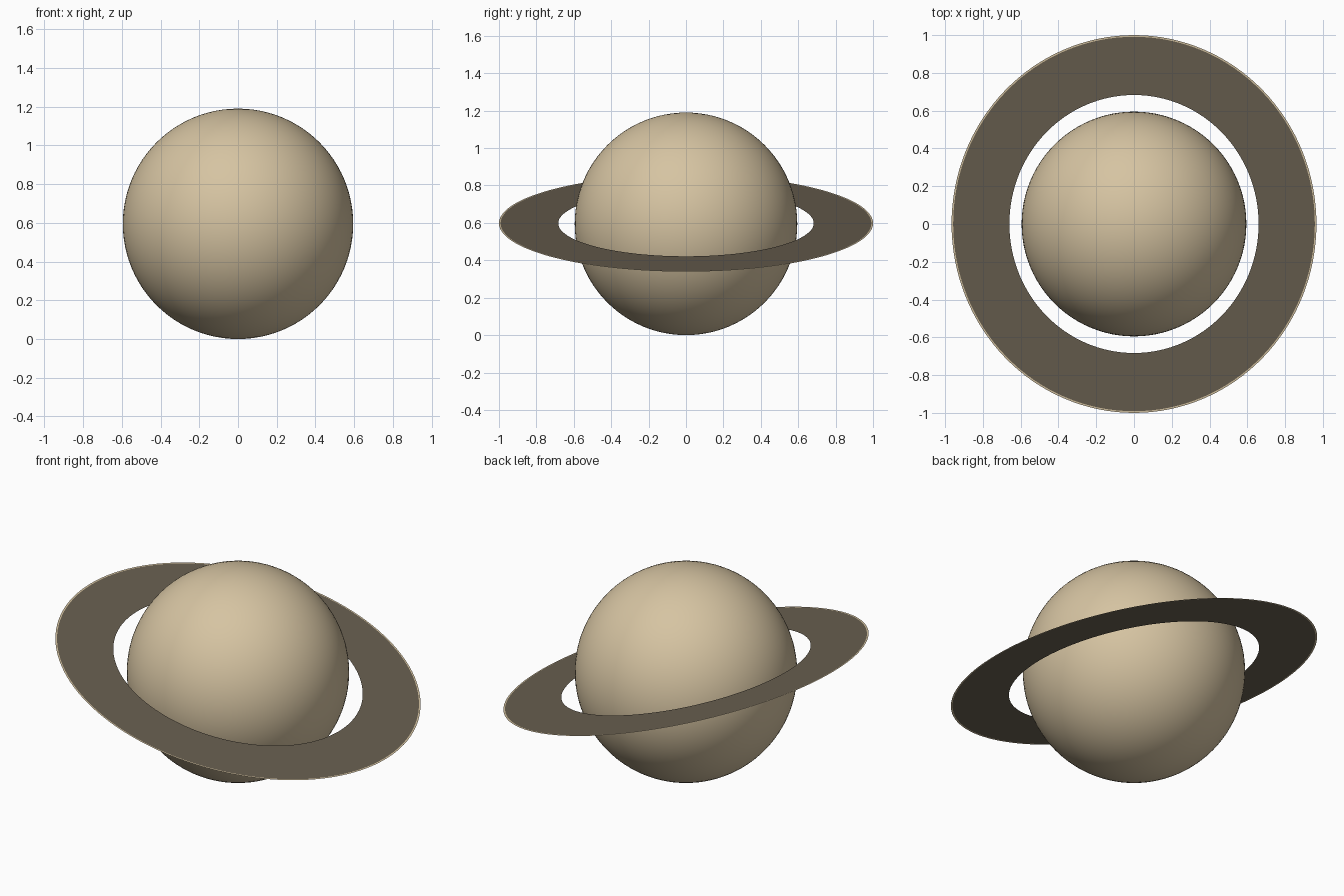
import bpy, bmesh, math
from mathutils import Matrix

if "Cube" in bpy.data.objects:
    bpy.data.objects.remove(bpy.data.objects["Cube"])

R = 0.595          # planet radius
TILT = math.radians(15)


def material(name, rgb):
    m = bpy.data.materials.new(name)
    m.diffuse_color = (*rgb, 1)
    m.use_nodes = True
    m.node_tree.nodes["Principled BSDF"].inputs["Base Color"].default_value = m.diffuse_color
    return m


tan = material("tan", (0.67, 0.55, 0.36))
brown = material("dark brown", (0.14, 0.115, 0.08))


def add_object(name, bm, mats):
    mesh = bpy.data.meshes.new(name)
    bm.to_mesh(mesh)
    bm.free()
    for m in mats:
        mesh.materials.append(m)
    ob = bpy.data.objects.new(name, mesh)
    bpy.context.collection.objects.link(ob)
    return ob


# planet: smooth sphere
bm = bmesh.new()
bmesh.ops.create_uvsphere(bm, u_segments=96, v_segments=48, radius=R)
bmesh.ops.translate(bm, verts=bm.verts, vec=(0, 0, R))
for f in bm.faces:
    f.smooth = True
add_object("planet", bm, [tan])

# ring: paper-thin tilted sheet, dark band with a fine light rim
bm = bmesh.new()
N = 128
loops = [[bm.verts.new((r * math.cos(2 * math.pi * i / N), r * math.sin(2 * math.pi * i / N), 0))
          for i in range(N)] for r in (0.683, 0.991, 1.0)]
for k in range(2):
    a, b = loops[k], loops[k + 1]
    for i in range(N):
        j = (i + 1) % N
        f = bm.faces.new((a[i], b[i], b[j], a[j]))
        f.material_index = k
bm.transform(Matrix.Translation((0, 0, R + 0.003)) @ Matrix.Rotation(TILT, 4, 'Y'))
add_object("ring", bm, [brown, tan])
